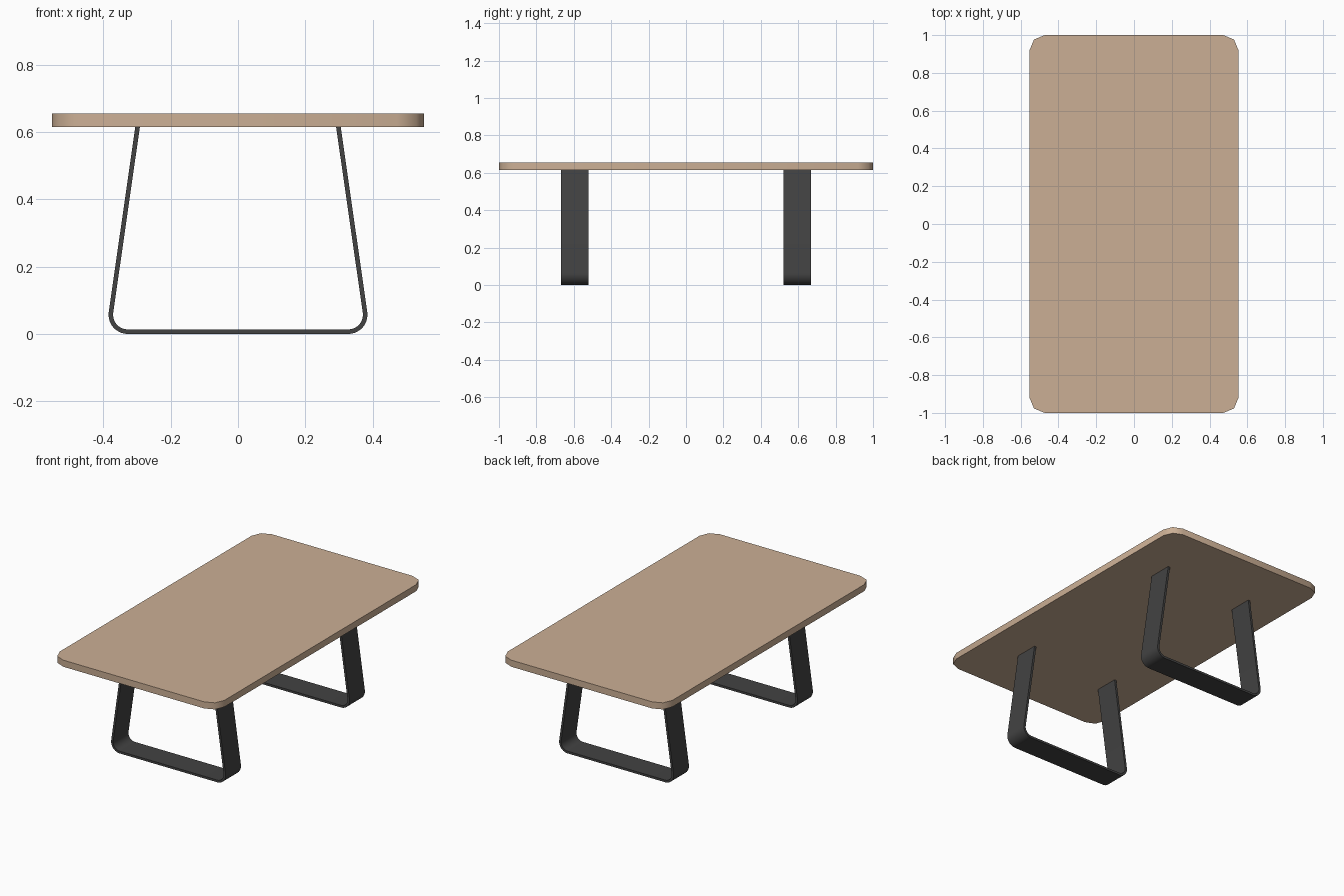
import bpy, bmesh, math

if "Cube" in bpy.data.objects:
    bpy.data.objects.remove(bpy.data.objects["Cube"])

def material(name, color):
    m = bpy.data.materials.new(name)
    m.diffuse_color = (*color, 1)
    m.use_nodes = True
    m.node_tree.nodes["Principled BSDF"].inputs["Base Color"].default_value = m.diffuse_color
    return m

wood = material("light wood", (0.60, 0.43, 0.30))
metal = material("dark metal", (0.055, 0.055, 0.055))

def prism(name, outline, depth, mat):
    """Extrude a closed outline of 3D points along the depth vector."""
    bm = bmesh.new()
    face = bm.faces.new([bm.verts.new(p) for p in outline])
    ext = bmesh.ops.extrude_face_region(bm, geom=[face])
    bmesh.ops.translate(bm, vec=depth,
                        verts=[v for v in ext["geom"] if isinstance(v, bmesh.types.BMVert)])
    bmesh.ops.recalc_face_normals(bm, faces=bm.faces)
    me = bpy.data.meshes.new(name)
    bm.to_mesh(me)
    bm.free()
    me.polygons.foreach_set("use_smooth", [True] * len(me.polygons))
    me.set_sharp_from_angle(angle=math.radians(50))
    me.materials.append(mat)
    ob = bpy.data.objects.new(name, me)
    bpy.context.collection.objects.link(ob)
    return ob

# Tabletop: rectangle with two-segment rounded corners
W, L, R, Z0, Z1 = 0.553, 1.0, 0.08, 0.614, 0.654
top = []
for i, (sx, sy) in enumerate([(1, 1), (-1, 1), (-1, -1), (1, -1)]):
    for k in range(3):
        a = math.pi / 2 * (i + k / 2)
        top.append((sx * (W - R) + R * math.cos(a), sy * (L - R) + R * math.sin(a), Z0))
prism("tabletop", top, (0, 0, Z1 - Z0), wood)

# Legs: flat band bent into a U with splayed sides
CX, CZ, RAD, THICK, SEG = 0.3275, 0.057, 0.057, 0.0135, 10
TILT = math.atan2(0.0785, 0.547)

def half_path(r):
    """Right half of the band at radius r, from the tabletop to the floor."""
    pts = []
    for k in range(SEG + 1):
        a = TILT + (-math.pi / 2 - TILT) * k / SEG
        pts.append((CX + r * math.cos(a), CZ + r * math.sin(a)))
    x, z = pts[0]
    return [(x - (Z0 - z) * math.tan(TILT), Z0)] + pts

def full_path(r):
    right = half_path(r)
    return right + [(-x, z) for x, z in reversed(right)]

band = full_path(RAD) + full_path(RAD - THICK)[::-1]
for name, y in (("front_leg", -0.594), ("back_leg", 0.594)):
    prism(name, [(x, y - 0.0735, z) for x, z in band], (0, 0.147, 0), metal)
